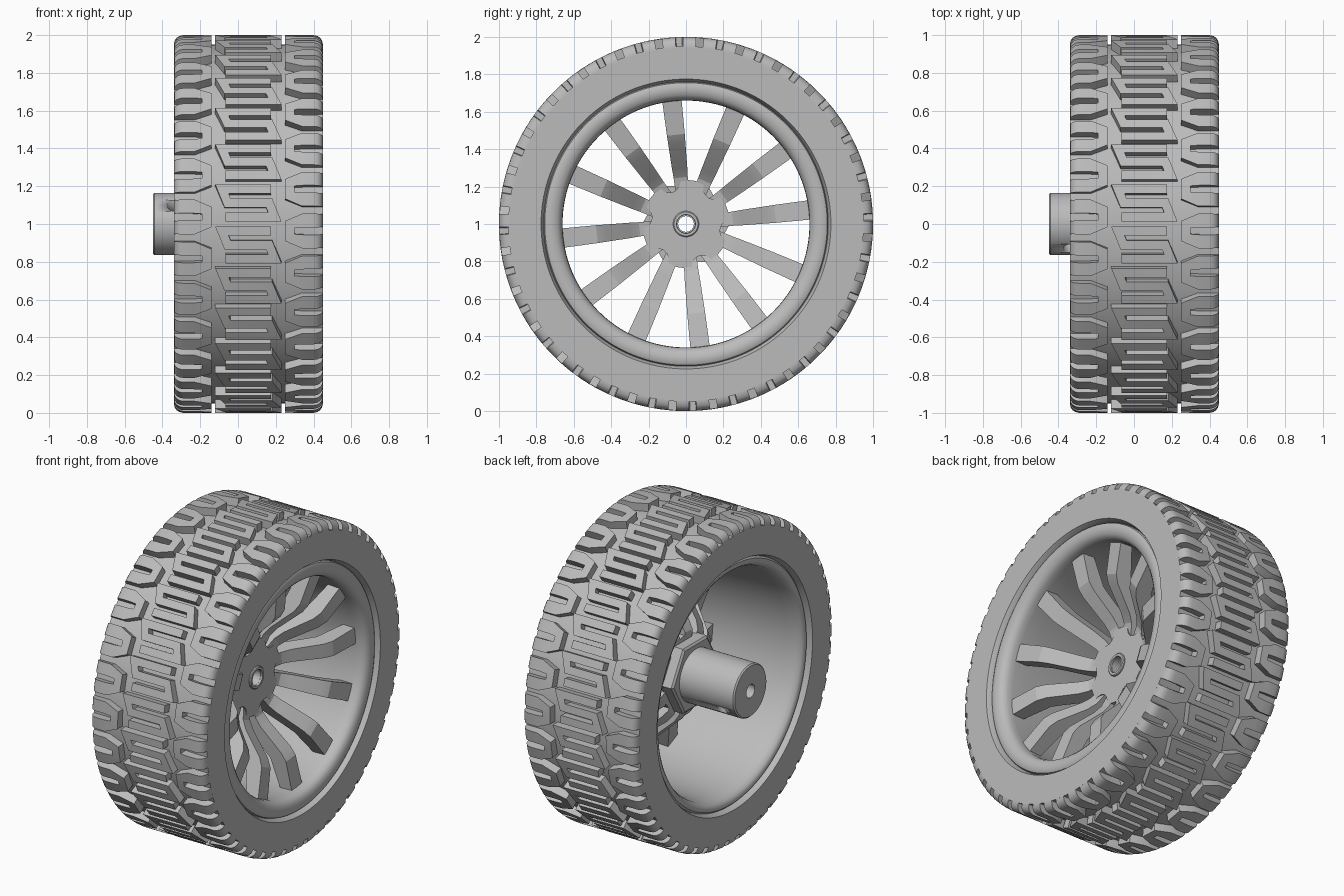
import bpy, bmesh
from math import sin, cos, sqrt, pi, radians
from mathutils import Vector

old = bpy.data.objects.get("Cube")
if old:
    bpy.data.objects.remove(old)

grey = bpy.data.materials.new("matte grey")
grey.use_nodes = True
grey.diffuse_color = (0.5, 0.5, 0.5, 1)
grey.node_tree.nodes["Principled BSDF"].inputs["Base Color"].default_value = (0.5, 0.5, 0.5, 1)

MID = 0.055    # x of the tyre's middle plane
HALF = 0.395   # half width of the tyre
COUNT = 28     # tread repeats
PITCH = 2 * pi / COUNT


def polar(x, r, a):
    """Point around the axle: a = 0 points to +y, a quarter turn to +z."""
    return Vector((x, r * cos(a), 1 + r * sin(a)))


def loft(bm, loops, closed=False):
    """Bridge loops of equal length; cap the ends unless the chain is closed."""
    rings = [[bm.verts.new(p) for p in loop] for loop in loops]
    n = len(rings[0])
    pairs = list(zip(rings, rings[1:]))
    if closed:
        pairs.append((rings[-1], rings[0]))
    else:
        bm.faces.new(rings[0])
        bm.faces.new(rings[-1])
    for a, b in pairs:
        for i in range(n):
            j = (i + 1) % n
            bm.faces.new((a[i], a[j], b[j], b[i]))


def finish(name, bm, angle=35):
    bmesh.ops.recalc_face_normals(bm, faces=bm.faces)
    mesh = bpy.data.meshes.new(name)
    bm.to_mesh(mesh)
    bm.free()
    obj = bpy.data.objects.new(name, mesh)
    obj.data.materials.append(grey)
    bpy.context.collection.objects.link(obj)
    bpy.ops.object.select_all(action='DESELECT')
    obj.select_set(True)
    bpy.context.view_layer.objects.active = obj
    bpy.ops.object.shade_smooth_by_angle(angle=radians(angle))
    return obj


def lathe(name, profile, n=128):
    """Revolve a closed (x, radius) profile around the axle."""
    bm = bmesh.new()
    loft(bm, [[polar(x, r, 2 * pi * i / n) for i in range(n)] for x, r in profile], True)
    return finish(name, bm)


# Tyre carcass, with a small bevel at the bead
lathe("tyre_body", [
    (MID - HALF, 0.95), (MID + HALF, 0.95), (MID + HALF, 0.775), (MID + HALF - 0.02, 0.765),
    (MID + HALF - 0.06, 0.755), (MID - HALF + 0.06, 0.755), (MID - HALF + 0.02, 0.765),
    (MID - HALF, 0.775)], 168)


# Tread: raised bars wrapped around the carcass
def crown(u):
    over = min(max(abs(u) - (HALF - 0.05), 0), 0.05)
    return 0.95 + sqrt(0.05 ** 2 - over ** 2)


def bar(bm, path, turn):
    """Mitred strip along a path of (u, v, width)."""
    pts = [Vector((u, v)) for u, v, w in path]
    loops = []
    for i, p in enumerate(pts):
        d0 = (p - pts[i - 1]).normalized() if i else (pts[1] - p).normalized()
        d1 = (pts[i + 1] - p).normalized() if i + 1 < len(pts) else d0
        n0, n1 = Vector((-d0.y, d0.x)), Vector((-d1.y, d1.x))
        side = (n0 + n1) / (1 + n0.dot(n1)) * path[i][2] / 2
        a, b = p + side, p - side
        loops.append([polar(MID + q.x, r, pi - q.y - turn) for q, r in (
            (a, 0.94), (a, crown(a.x)), (b, crown(b.x)), (b, 0.94))])
    loft(bm, loops)


row = PITCH / 3
zigzag = [(0.12, row), (-0.14, row), (-0.11, 0), (0.11, 0), (0.14, -row), (-0.12, -row)]
zigzag = [(u, v, 0.048) for u, v in zigzag]
arm = [(-u, 0.056, 0.072) for u in (HALF, 0.39, 0.38, 0.365, 0.345, 0.29)]
hook = arm + [(-0.22, 0.035, 0.05)]
hook += [(u, -v, w) for u, v, w in reversed(hook)]
left_hook = [(u, v - row, w) for u, v, w in hook]
right_hook = [(-u, -v, w) for u, v, w in left_hook]

bm = bmesh.new()
for k in range(COUNT):
    for path in (zigzag, left_hook, right_hook):
        bar(bm, path, (k + 0.5) * PITCH)
finish("tread_blocks", bm, 25)

# Rim barrel with rounded outer lip
lathe("rim", [
    (0.40, 0.765), (0.425, 0.755), (0.432, 0.74), (0.432, 0.715), (0.425, 0.69), (0.41, 0.672),
    (0.385, 0.662), (0.35, 0.66), (0.25, 0.665), (-0.22, 0.69), (-0.28, 0.70), (-0.305, 0.715),
    (-0.315, 0.73), (-0.315, 0.75), (-0.30, 0.765)])

# Twelve bent spokes: (radius, front x, back x, half width)
stations = [(0.17, 0.11, 0.0, 0.036), (0.25, 0.13, 0.0, 0.038), (0.30, 0.165, 0.03, 0.041),
            (0.43, 0.30, 0.17, 0.046), (0.48, 0.33, 0.22, 0.048), (0.672, 0.36, 0.28, 0.052)]
bm = bmesh.new()
for k in range(12):
    a = radians(6.5 + 30 * k)
    tangent = Vector((0, -sin(a), cos(a)))
    loft(bm, [[polar(x, r, a) + tangent * s * w
               for x, s in ((front, 1), (front, -1), (back, -1), (back, 1))]
              for r, front, back, w in stations])
finish("spokes", bm, 20)


# Hub plate with six scallops between paired spokes
def hub_radius(a):
    d = (a - radians(-8.5) + pi / 6) % (pi / 3) - pi / 6
    inside = 0.06 ** 2 - (0.245 * sin(d)) ** 2
    return min(0.235, 0.245 * cos(d) - sqrt(inside)) if inside > 0 else 0.235


angles = [2 * pi * i / 240 for i in range(240)]
bm = bmesh.new()
loft(bm, [[polar(x, hub_radius(a) if outer else 0.048, a) for a in angles]
          for x, outer in ((0.0, 1), (0.125, 1), (0.125, 0), (0.0, 0))], True)
finish("hub_plate", bm, 30)
lathe("hub_collar", [(0.10, 0.05), (0.137, 0.05), (0.137, 0.064), (0.132, 0.069), (0.10, 0.069)], 48)

# Hexagonal drive and axle coupling
lathe("hex_drive", [(0.02, 0.05), (0.02, 0.235), (-0.06, 0.235), (-0.07, 0.22), (-0.07, 0.05)], 6)
coupling = lathe("axle_coupling", [
    (0.03, 0.042), (0.03, 0.165), (-0.442, 0.165), (-0.45, 0.157), (-0.45, 0.042)], 64)

# Cross hole for the grub screw
bm = bmesh.new()
drill = radians(143)
axis = Vector((0, cos(drill), sin(drill)))
sideways = axis.cross(Vector((1, 0, 0)))
centre = Vector((-0.34, 0, 1))
ring = [Vector((cos(2 * pi * i / 24), 0, 0)) + sideways * sin(2 * pi * i / 24) for i in range(24)]
loft(bm, [[centre + axis * t + p * 0.035 for p in ring] for t in (-0.3, 0.3)])
cutter = finish("screw_hole_cutter", bm)
cutter.hide_render = True
cutter.hide_viewport = True
cut = coupling.modifiers.new("screw hole", 'BOOLEAN')
cut.operation = 'DIFFERENCE'
cut.solver = 'EXACT'
cut.object = cutter
